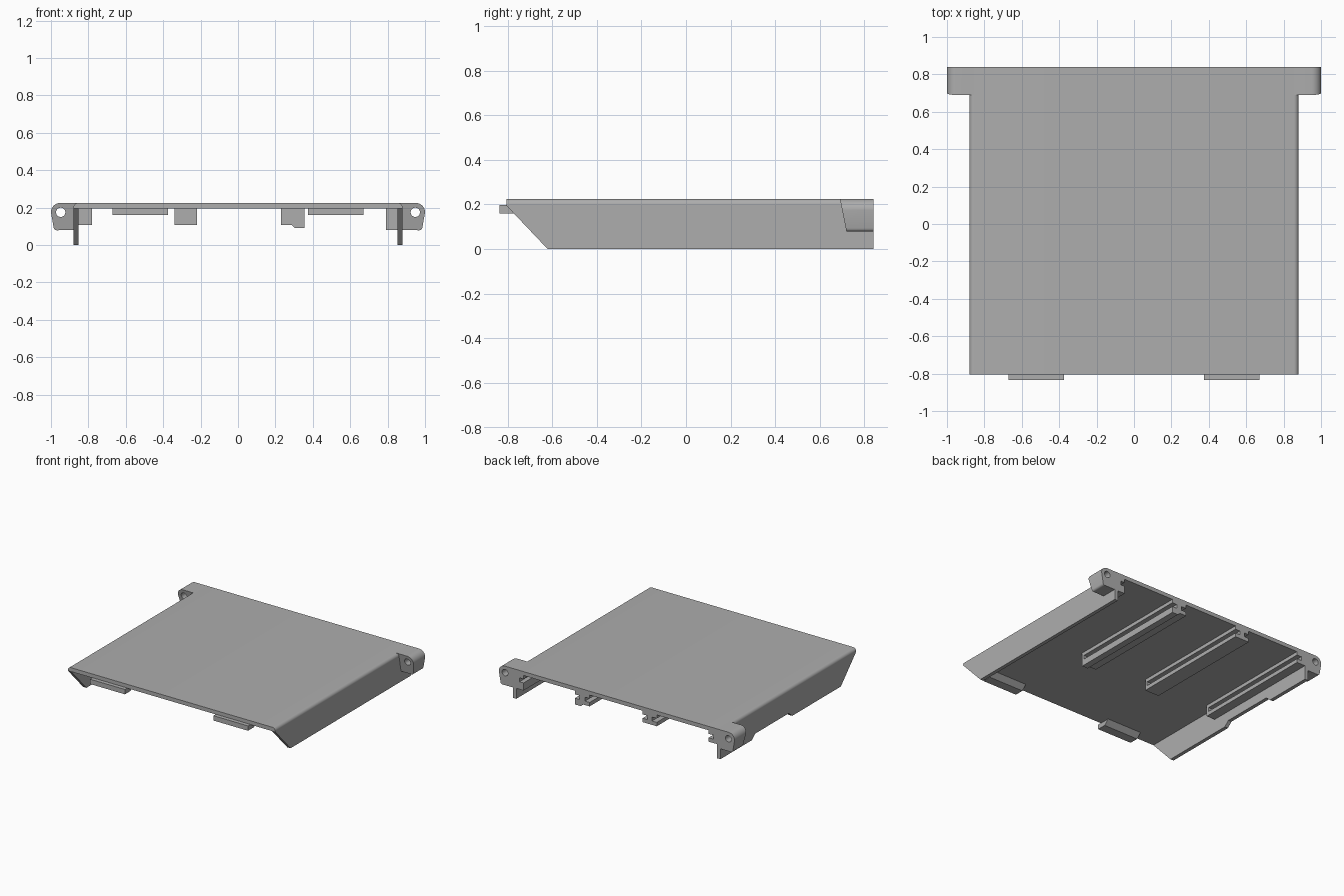
import bpy, bmesh
from math import sin, cos, pi, radians

cube = bpy.data.objects.get("Cube")
if cube:
    bpy.data.objects.remove(cube)

grey = bpy.data.materials.new("plain grey")
grey.use_nodes = True
grey.diffuse_color = (0.42, 0.42, 0.42, 1)
grey.node_tree.nodes["Principled BSDF"].inputs["Base Color"].default_value = grey.diffuse_color


def prism(name, pts, axis, a, b, shear=None):
    """Extrude a profile along x (pts are y,z) or along y (pts are x,z)."""
    bm = bmesh.new()

    def place(p, t):
        return (t, p[0], p[1]) if axis == "x" else (p[0], t, p[1])
    start = [bm.verts.new(place(p, a + (shear(p[1]) if shear else 0))) for p in pts]
    end = [bm.verts.new(place(p, b)) for p in pts]
    bm.faces.new(start)
    bm.faces.new(end)
    n = len(pts)
    for i in range(n):
        j = (i + 1) % n
        bm.faces.new((start[i], start[j], end[j], end[i]))
    bmesh.ops.recalc_face_normals(bm, faces=bm.faces)
    mesh = bpy.data.meshes.new(name)
    bm.to_mesh(mesh)
    bm.free()
    mesh.materials.append(grey)
    obj = bpy.data.objects.new(name, mesh)
    bpy.context.collection.objects.link(obj)
    return obj


def arc(cx, cz, r, start, stop, steps=8):
    return [(cx + r * cos(radians(start + (stop - start) * i / steps)),
             cz + r * sin(radians(start + (stop - start) * i / steps)))
            for i in range(steps + 1)]


def smooth(obj):
    bpy.ops.object.select_all(action="DESELECT")
    obj.select_set(True)
    bpy.context.view_layer.objects.active = obj
    bpy.ops.object.shade_smooth_by_angle(angle=radians(30))


FRONT, BACK, TOP, UNDER = -0.805, 0.84, 0.225, 0.195

# Top plate with rounded long edges
plate = prism("top_plate", [(-0.88, UNDER), (0.88, UNDER)]
              + arc(0.855, 0.2, 0.025, 0, 90) + arc(-0.855, 0.2, 0.025, 90, 180),
              "y", FRONT, BACK)
smooth(plate)

# Side walls with slanted fronts, the right one with a shallow notch below
slope = [(BACK, UNDER), (FRONT, UNDER), (-0.62, 0)]
prism("left_wall", slope + [(BACK, 0)], "x", 0.852, 0.88)
notch = [(-0.03, 0), (0.01, 0.035), (0.42, 0.035), (0.46, 0)]
prism("right_wall", slope + notch + [(BACK, 0)], "x", -0.88, -0.852)

# Hinge ears, each with a pin hole
for side, s in (("left", 1), ("right", -1)):
    outline = [(0.855, 0.08)] + arc(0.97, 0.095, 0.016, -90, 0, 4)
    outline += arc(0.95, 0.175, 0.05, 0, 90, 10) + [(0.855, TOP)]
    ear = prism(side + "_hinge_ear", [(s * x, z) for x, z in outline], "y",
                0.69, BACK, shear=lambda z: 0.2 * (TOP - z))
    cutter = prism("pin_hole_cutter", arc(s * 0.948, 0.175, 0.025, 0, 345, 23),
                   "y", 0.6, 0.9)
    cutter.hide_render = True
    hole = ear.modifiers.new("pin_hole", "BOOLEAN")
    hole.object = cutter
    hole.solver = "EXACT"
    bpy.context.view_layer.objects.active = ear
    bpy.ops.object.modifier_apply(modifier=hole.name)
    bpy.data.objects.remove(cutter)
    smooth(ear)

# Front locating tabs with sloped backs
for side, s in (("left", 1), ("right", -1)):
    prism(side + "_front_tab", [(-0.835, 0.197), (-0.835, 0.16), (-0.765, 0.16),
                                (-0.725, 0.197)], "x", s * 0.375, s * 0.67)

# Grooved guide rails under the plate
RAIL_FRONT = -0.14


def rail(name, x0, x1, bottom, web0, web1):
    def box(part, xa, xb, za, zb, ya=RAIL_FRONT, yb=BACK):
        prism(name + part, [(xa, za), (xb, za), (xb, zb), (xa, zb)], "y", ya, yb)
    box("_upper_ledge", x0, x1, 0.168, UNDER + 0.002)
    box("_web", web0, web1, 0.138, 0.168)
    box("_lower_flange", x0, x1, bottom, 0.138)
    box("_front_stop", x0, x1, 0.138, 0.168, yb=RAIL_FRONT + 0.02)


rail("right_rail", -0.855, -0.78, 0.108, -0.855, -0.82)
rail("right_middle_rail", -0.34, -0.22, 0.108, -0.30, -0.26)
rail("left_middle_rail", 0.23, 0.355, 0.108, 0.27, 0.315)
rail("left_rail", 0.79, 0.855, 0.08, 0.825, 0.855)

# Step under the left middle rail
prism("left_middle_rail_foot", [(0.285, 0.108), (0.305, 0.09), (0.355, 0.09),
                                (0.355, 0.108)], "y", RAIL_FRONT, BACK)
